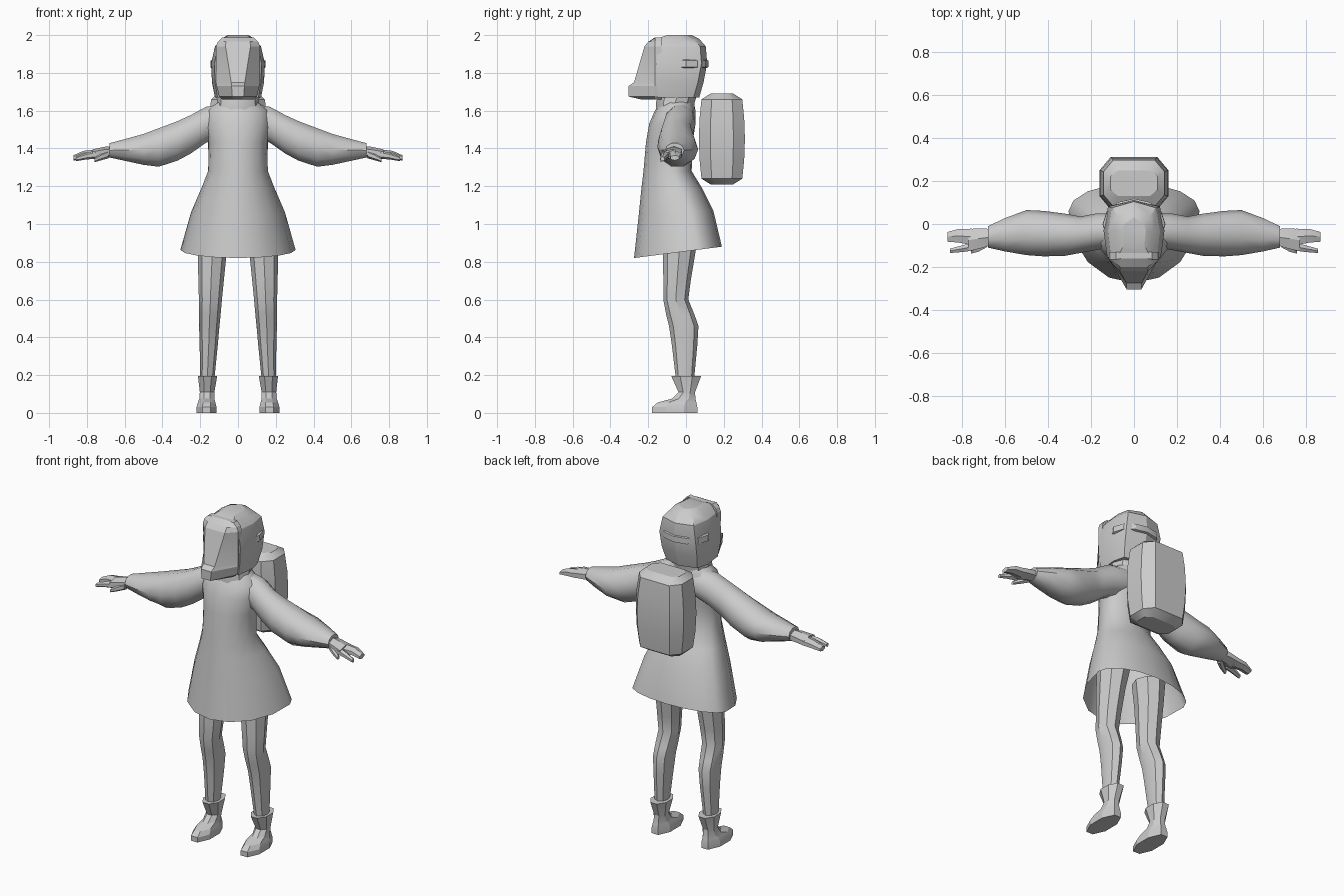
import bpy, bmesh, math


def loft(name, rings, caps=True, mirror=False, angle=35):
    """Skin a list of equal-length point rings into one object."""
    bm = bmesh.new()
    rows = [[bm.verts.new(p) for p in r] for r in rings]
    n = len(rows[0])
    for a, b in zip(rows, rows[1:]):
        for i in range(n):
            j = (i + 1) % n
            bm.faces.new((a[i], a[j], b[j], b[i]))
    if caps:
        bm.faces.new(rows[0])
        bm.faces.new(rows[-1])
    bmesh.ops.recalc_face_normals(bm, faces=bm.faces)
    me = bpy.data.meshes.new(name)
    bm.to_mesh(me)
    bm.free()
    ob = bpy.data.objects.new(name, me)
    bpy.context.collection.objects.link(ob)
    if mirror:
        ob.modifiers.new("Mirror", 'MIRROR')
    bpy.ops.object.select_all(action='DESELECT')
    ob.select_set(True)
    bpy.context.view_layer.objects.active = ob
    bpy.ops.object.shade_smooth_by_angle(angle=math.radians(angle))
    return ob


def circle(n, turn=0.0):
    return [(math.cos(t), math.sin(t)) for t in
            (2 * math.pi * (i + turn) / n for i in range(n))]


def z_ring(z, x0, x1, y0, y1, n=8, turn=0.0):
    """Horizontal oval filling the box x0..x1, y0..y1."""
    k = math.cos(math.pi / n) if turn else 1
    return [((x0 + x1) / 2 + (x1 - x0) / 2 * c / k,
             (y0 + y1) / 2 + (y1 - y0) / 2 * s / k, z) for c, s in circle(n, turn)]


def x_ring(x, y, z, ry, rz, n=10, turn=0.0):
    """Upright oval across the arm axis."""
    return [(x, y + ry * c, z + rz * s) for c, s in circle(n, turn)]


def mirrored(half, z):
    """Close a half outline (running from x=0 round to x=0 or not) across x."""
    other = [(-x, y) for x, y in reversed(half) if x > 1e-6]
    return [(x, y, z) for x, y in half + other]


# Coat: flared skirt, narrow waist; hem dips at the front
def coat_ring(zf, zb, w, yf, ys, yb):
    pts = []
    for c, s in circle(16):
        y = ys + s * ((yb - ys) if s > 0 else (ys - yf))
        pts.append((w * c, y, zf + (zb - zf) * (y - yf) / (yb - yf)))
    return pts


loft("coat", [coat_ring(*r) for r in (
    (.82, .88, .305, -.275, .06, .19),
    (1.05, 1.07, .248, -.25, .02, .145),
    (1.18, 1.19, .195, -.237, -.03, .085),
    (1.28, 1.28, .158, -.225, -.07, .03),
    (1.43, 1.43, .155, -.212, -.07, .035),
    (1.53, 1.53, .175, -.195, -.06, .05),
    (1.60, 1.60, .165, -.165, -.05, .05),
    (1.65, 1.65, .10, -.13, -.05, .04))], caps=False)

# Neck and raised collar
loft("neck", [z_ring(1.58, -.06, .06, -.1, .02), z_ring(1.73, -.055, .055, -.1, .02)])
loft("collar", [z_ring(1.59, -.13, .13, -.16, .05, 10),
                z_ring(1.64, -.11, .11, -.165, .05, 10),
                z_ring(1.69, -.115, .115, -.15, .065, 10)], caps=False)

# Puffed sleeves
loft("sleeve", [x_ring(*r) for r in (
    (.08, -.03, 1.55, .08, .09),
    (.17, -.035, 1.525, .085, .10),
    (.25, -.05, 1.475, .085, .107),
    (.32, -.05, 1.44, .098, .11),
    (.42, -.045, 1.405, .106, .107),
    (.50, -.04, 1.395, .105, .086),
    (.60, -.05, 1.392, .078, .06),
    (.68, -.06, 1.39, .05, .04))], mirror=True, angle=40)

# Hands: palm, finger pair, index finger, thumb
hand = {
    "palm": [(.66, -.06, 1.382, .04, .03), (.70, -.065, 1.38, .052, .03),
             (.77, -.075, 1.37, .06, .025)],
    "fingers": [(.755, -.06, 1.37, .044, .025), (.82, -.055, 1.365, .036, .022),
                (.87, -.06, 1.35, .026, .014)],
    "index_finger": [(.75, -.105, 1.367, .022, .022), (.80, -.115, 1.36, .018, .018),
                     (.857, -.125, 1.345, .012, .012)],
    "thumb": [(.685, -.085, 1.37, .026, .022), (.725, -.112, 1.355, .02, .018),
              (.76, -.128, 1.338, .012, .011)],
}
for name, rows in hand.items():
    loft(name, [x_ring(*r, n=6, turn=.5) for r in rows], mirror=True, angle=25)

# Legs
loft("leg", [z_ring(*r, n=8) for r in (
    (.98, .035, .215, -.12, .07),
    (.85, .06, .212, -.122, .05),
    (.70, .075, .21, -.12, .025),
    (.60, .085, .207, -.12, .012),
    (.52, .092, .207, -.105, .045),
    (.46, .098, .206, -.09, .066),
    (.36, .107, .203, -.075, .06),
    (.15, .128, .20, -.05, .04))], mirror=True)

# Boots: sole, instep, flared cuff
loft("boot", [z_ring(*r, n=8, turn=.5) for r in (
    (0, .113, .22, -.18, .06),
    (.03, .113, .22, -.18, .06),
    (.055, .12, .212, -.15, .055),
    (.075, .125, .205, -.075, .05),
    (.11, .125, .202, -.04, .048),
    (.195, .11, .212, -.078, .08))], mirror=True, angle=20)

# Helmet shell, faceted
loft("helmet_shell", [mirrored([(0, yb), (.85 * w, yb - .03), (w, -.03),
                                (.88 * w, yf), (0, yf)], z)
                      for z, w, yb, yf in (
    (1.67, .122, .07, -.15),
    (1.75, .138, .093, -.155),
    (1.85, .142, .112, -.155),
    (1.94, .122, .105, -.155),
    (1.98, .088, .07, -.155),
    (2.0, .055, .03, -.10))], angle=25)
loft("helmet_band", [z_ring(z, -r, r, -.12, yb, 12) for z, r, yb in (
    (1.825, .138, .105), (1.83, .147, .118), (1.865, .145, .118), (1.87, .136, .105))],
    angle=25)

# Tapered visor mask with a jutting chin
loft("visor", [mirrored([(w, -.13), (w, -.165), (xf, yf)], z)
               for z, w, xf, yf in (
    (1.66, .085, .025, -.24),
    (1.675, .10, .03, -.305),
    (1.73, .113, .034, -.305),
    (1.75, .116, .036, -.275),
    (1.94, .117, .066, -.22),
    (1.965, .107, .064, -.20),
    (1.987, .085, .058, -.16))], angle=20)

# Backpack, rounded block with cut corners
loft("backpack", [mirrored([(.68 * a, .19 - b), (a, .19 - .5 * b),
                            (a, .19 + .5 * b), (.68 * a, .19 + b)], z)
                  for z, a, b in (
    (1.21, .11, .06), (1.24, .142, .108), (1.34, .155, .118), (1.45, .16, .122),
    (1.56, .155, .118), (1.66, .142, .108), (1.69, .11, .06))], angle=30)
